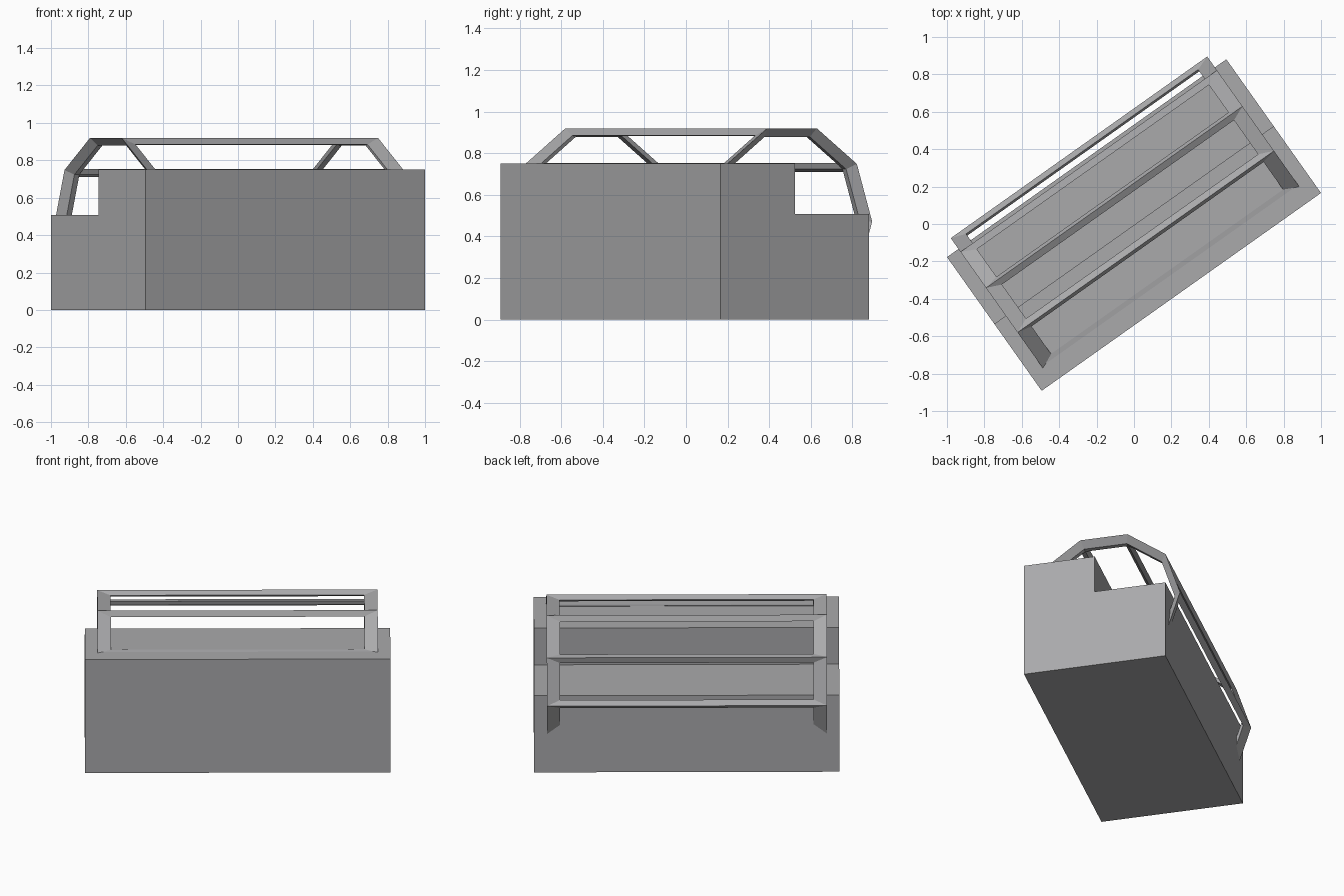
import bpy, bmesh, math

if "Cube" in bpy.data.objects:
    bpy.data.objects.remove(bpy.data.objects["Cube"])

ANGLE = math.radians(35.3)
OFFSET = (0, -0.0055, 0)

grey = bpy.data.materials.new("plain grey")
grey.diffuse_color = (0.4, 0.4, 0.41, 1)
grey.use_nodes = True
grey.node_tree.nodes["Principled BSDF"].inputs["Base Color"].default_value = grey.diffuse_color


def make_object(name, bm):
    bmesh.ops.recalc_face_normals(bm, faces=bm.faces)
    mesh = bpy.data.meshes.new(name)
    bm.to_mesh(mesh)
    bm.free()
    mesh.materials.append(grey)
    obj = bpy.data.objects.new(name, mesh)
    obj.rotation_euler.z = ANGLE
    obj.location = OFFSET
    bpy.context.collection.objects.link(obj)
    return obj


# Stepped body: L-shaped side profile (y, z) extruded along its length
L, W = 0.915, 0.438
profile = [(-W, 0), (W, 0), (W, 0.507), (0, 0.507), (0, 0.75), (-W, 0.75)]
bm = bmesh.new()
end = bm.faces.new([bm.verts.new((-L, y, z)) for y, z in profile])
ext = bmesh.ops.extrude_face_region(bm, geom=[end])
bmesh.ops.translate(bm, vec=(2 * L, 0, 0),
                    verts=[v for v in ext["geom"] if isinstance(v, bmesh.types.BMVert)])
make_object("stepped_body", bm)

# Ten-sided drum frame, partly sunk in the body, made of diamond-section bars
N, CY, CZ = 10, 0.037, 0.471
R_OUT, R_MID, R_IN = 0.472, 0.452, 0.432
A_OUT, A_CAP, A_IN, A_SIDE = 0.84, 0.80, 0.765, 0.76
INSET = 0.028                      # bar half width along each drum side
bm = bmesh.new()


def point(a, r, k):
    t = 2 * math.pi * k / N
    return bm.verts.new((a, CY + r * math.cos(t), CZ + r * math.sin(t)))


side = 2 * R_MID * math.sin(math.pi / N)
f = INSET / side
rings = {}
for s in (-1, 1):
    outer = [point(s * A_OUT, R_OUT, k) for k in range(N)]
    inner = [point(s * A_IN, R_IN, k) for k in range(N)]
    cap = [point(s * A_CAP, R_IN - 0.003, k) for k in range(N)]
    # inset corners of each drum side, near its first and second vertex
    pairs = []
    for k in range(N):
        p, q = point(s * A_SIDE, R_MID, k), point(s * A_SIDE, R_MID, k + 1)
        a, b = p.co.lerp(q.co, f), p.co.lerp(q.co, 1 - f)
        p.co, q.co = a, b
        pairs.append((p, q))
    rings[s] = outer, inner, pairs
    for k in range(N):
        j = (k + 1) % N
        for ring in (outer, inner):
            bm.faces.new((ring[k], ring[j], cap[j], cap[k]))            # end hoop, outward
            bm.faces.new((ring[k], ring[j], pairs[k][1], pairs[k][0]))  # end hoop, inward

# Long bars joining the two hoops at every vertex
for i in (0, 1):
    for k in range(N):
        j = (k + 1) % N
        for c, e in ((k, 0), (j, 1)):
            bm.faces.new((rings[-1][i][c], rings[1][i][c],
                          rings[1][2][k][e], rings[-1][2][k][e]))
make_object("drum_frame", bm)
